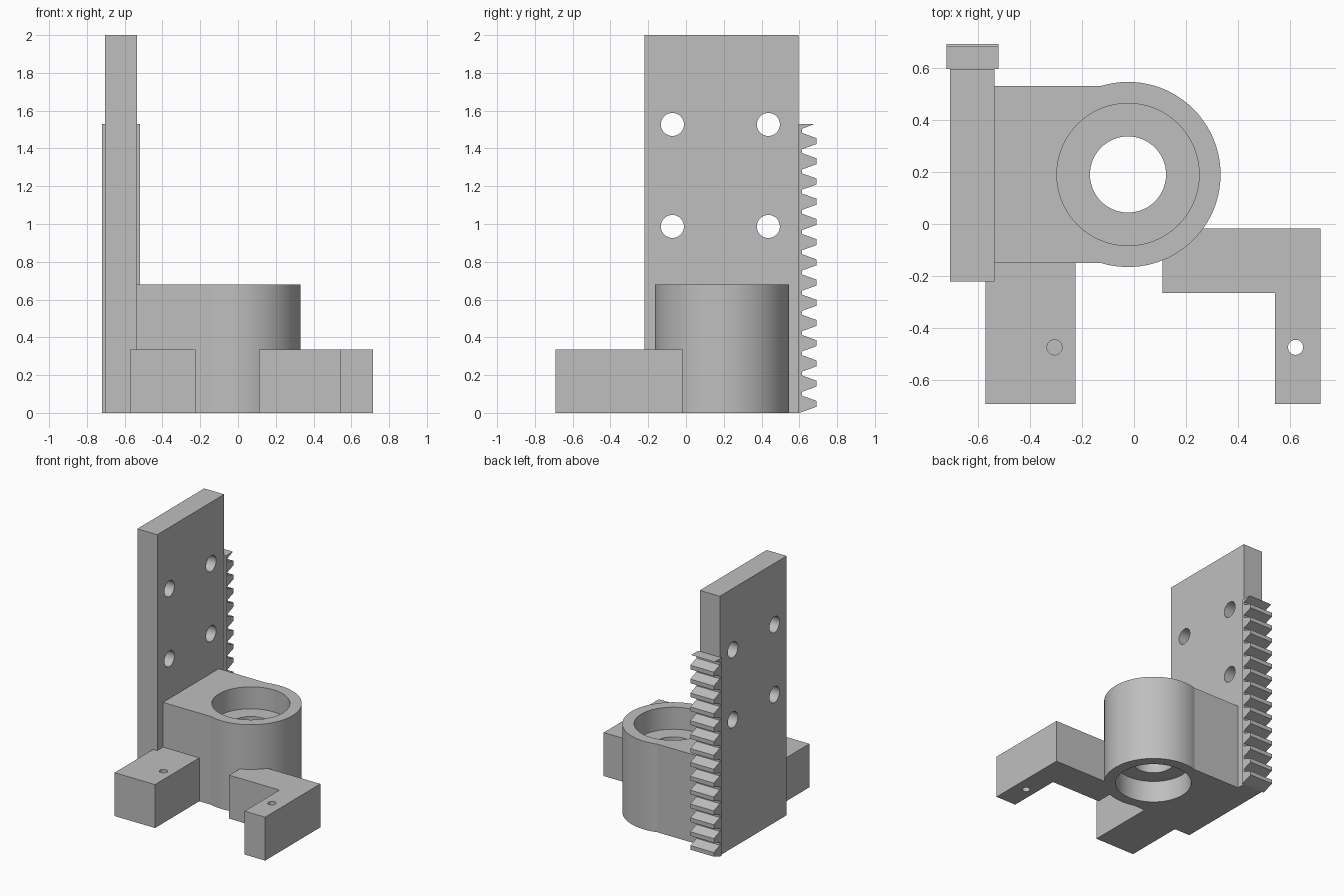
import bpy, bmesh, math
from mathutils import Matrix

if "Cube" in bpy.data.objects:
    bpy.data.objects.remove(bpy.data.objects["Cube"])

grey = bpy.data.materials.new("light_grey")
grey.diffuse_color = (0.52, 0.52, 0.52, 1)
grey.use_nodes = True
grey.node_tree.nodes["Principled BSDF"].inputs["Base Color"].default_value = grey.diffuse_color


def prism(name, pts, lo, hi, axis="z"):
    """Extrude an outline: (x, y) along z, or (y, z) along x."""
    place = (lambda p: (p[0], p[1], lo)) if axis == "z" else (lambda p: (lo, p[0], p[1]))
    bm = bmesh.new()
    face = bm.faces.new([bm.verts.new(place(p)) for p in pts])
    ext = bmesh.ops.extrude_face_region(bm, geom=[face])
    move = (0, 0, hi - lo) if axis == "z" else (hi - lo, 0, 0)
    bmesh.ops.translate(bm, vec=move, verts=[v for v in ext["geom"] if isinstance(v, bmesh.types.BMVert)])
    bmesh.ops.recalc_face_normals(bm, faces=bm.faces)
    me = bpy.data.meshes.new(name)
    bm.to_mesh(me)
    bm.free()
    me.materials.append(grey)
    ob = bpy.data.objects.new(name, me)
    bpy.context.collection.objects.link(ob)
    return ob


def rect(x0, x1, y0, y1):
    return [(x0, y0), (x1, y0), (x1, y1), (x0, y1)]


def arc(cx, cy, r, a0, a1, n):
    return [(cx + r * math.cos(a0 + (a1 - a0) * i / n),
             cy + r * math.sin(a0 + (a1 - a0) * i / n)) for i in range(n + 1)]


def drill(ob, cx, cy, r, lo, hi, axis="z", n=64):
    """Cut a round hole and remove the cutter."""
    pts = arc(cx, cy, r, 0, 2 * math.pi, n)[:-1]
    cutter = prism("cutter", pts, lo, hi, axis)
    cutter.hide_render = True
    mod = ob.modifiers.new("hole", "BOOLEAN")
    mod.operation, mod.solver, mod.object = "DIFFERENCE", "EXACT", cutter
    bpy.ops.object.select_all(action="DESELECT")
    bpy.context.view_layer.objects.active = ob
    ob.select_set(True)
    bpy.ops.object.modifier_apply(modifier=mod.name)
    bpy.data.objects.remove(cutter)


# Upright plate with four cross holes
plate = prism("upright_plate", rect(-0.705, -0.535, -0.22, 0.595), 0, 2)
for y in (-0.072, 0.436):
    for z in (0.987, 1.527):
        drill(plate, y, z, 0.061, -0.8, -0.4, "x", 48)

# Bearing housing: block ending in a round boss, bored and counterbored at both ends
CX, CY, R, HALF, H = -0.023, 0.19, 0.355, 0.34, 0.68
a = math.pi - math.asin(HALF / R)
outline = [(-0.535, CY - HALF)] + arc(CX, CY, R, -a, a, 96) + [(-0.535, CY + HALF)]
housing = prism("bearing_housing", outline, 0, H)
drill(housing, CX, CY, 0.146, -0.1, 0.8)
drill(housing, CX, CY, 0.273, H - 0.17, 0.8)
drill(housing, CX, CY, 0.273, -0.1, 0.17)

# Left foot with a blind hole
left_foot = prism("left_foot", rect(-0.57, -0.225, -0.69, CY - HALF), 0, 0.335)
drill(left_foot, -0.305, -0.473, 0.029, 0.17, 0.5, n=32)

# Right L-shaped foot with a through hole; its inner end is buried in the boss wall
right_foot = prism("right_foot", [
    (0.11, -0.265), (0.54, -0.265), (0.54, -0.69), (0.715, -0.69),
    (0.715, -0.018), (0.25, -0.018), (0.11, -0.12)], 0, 0.335)
drill(right_foot, 0.62, -0.473, 0.029, -0.1, 0.5, n=32)

# Toothed rack on the back edge of the plate
ROOT, TIP, TOP, PITCH = 0.615, 0.69, 1.53, 0.107
rack_pts = [(0.595, 0)]
for i in range(14):
    c = 0.048 + PITCH * i
    rack_pts += [(ROOT, c - 0.043), (TIP, c - 0.016), (TIP, c + 0.016), (ROOT, c + 0.043)]
rack_pts += [(ROOT, 1.504), (0.68, TOP), (0.595, TOP)]
prism("gear_rack", rack_pts, -0.72, -0.52, "x")

# Smooth only the round walls
for ob in (plate, housing, left_foot, right_foot):
    bpy.ops.object.select_all(action="DESELECT")
    bpy.context.view_layer.objects.active = ob
    ob.select_set(True)
    bpy.ops.object.shade_smooth_by_angle(angle=math.radians(15))
